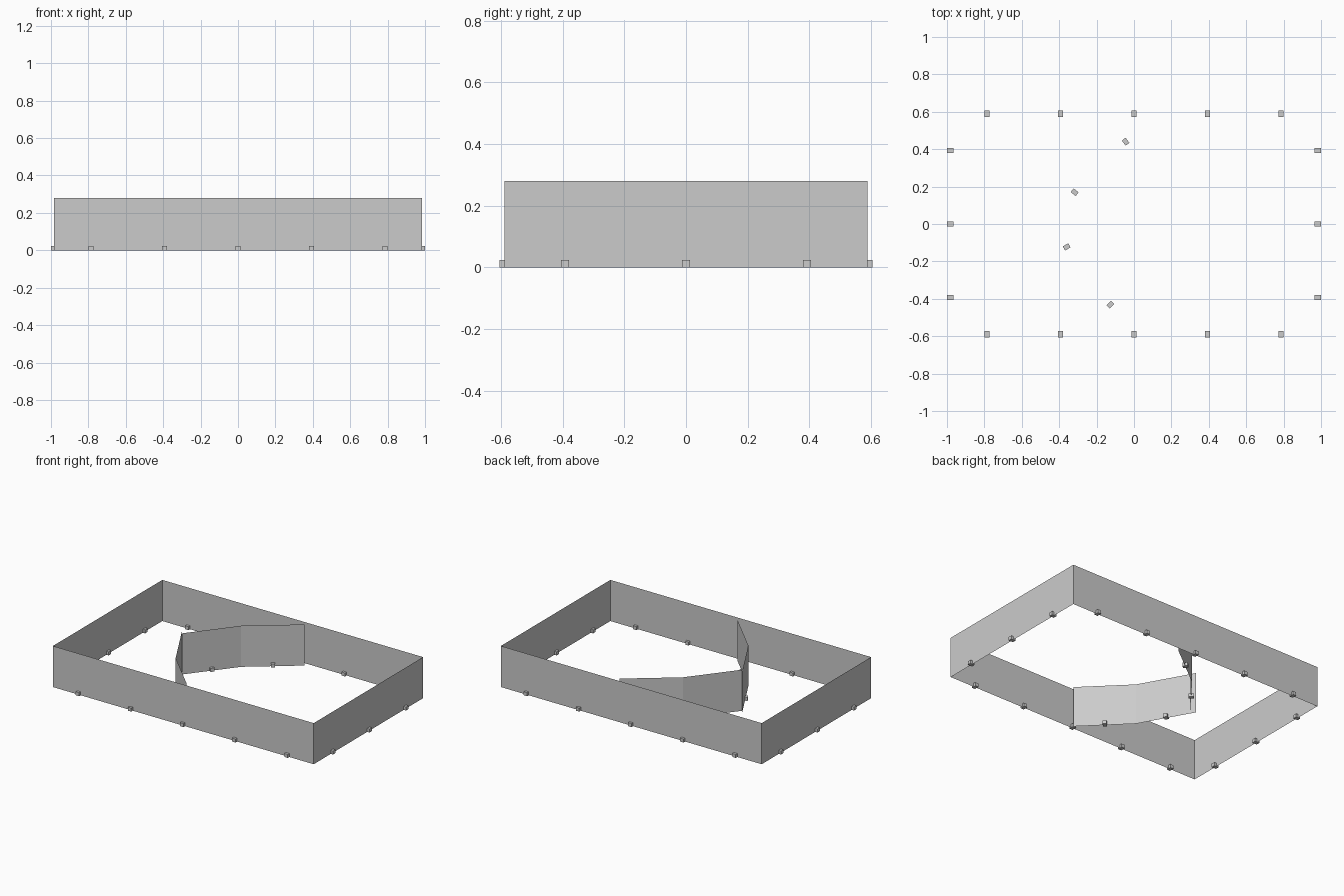
import bpy
import bmesh
import math
from mathutils import Vector, Matrix

cube = bpy.data.objects.get("Cube")
if cube:
    bpy.data.objects.remove(cube, do_unlink=True)

HEIGHT = 0.28
FOOT = (0.025, 0.034, 0.024)  # along the wall, across it, height

grey = bpy.data.materials.new("light_grey")
grey.use_nodes = True
colour = (0.6, 0.6, 0.6, 1)
grey.diffuse_color = colour
grey.node_tree.nodes["Principled BSDF"].inputs["Base Color"].default_value = colour


def finish(name, bm):
    mesh = bpy.data.meshes.new(name)
    bm.to_mesh(mesh)
    bm.free()
    mesh.materials.append(grey)
    obj = bpy.data.objects.new(name, mesh)
    bpy.context.collection.objects.link(obj)


def wall(name, points, closed=False):
    """Thin upright board following a path on the ground."""
    bm = bmesh.new()
    low = [bm.verts.new((x, y, 0)) for x, y in points]
    high = [bm.verts.new((x, y, HEIGHT)) for x, y in points]
    count = len(points)
    for i in range(count if closed else count - 1):
        j = (i + 1) % count
        bm.faces.new((low[i], low[j], high[j], high[i]))
    finish(name, bm)


def feet(name, start, end, panels=1):
    """One small block under the middle of each equal panel."""
    start, end = Vector(start), Vector(end)
    run = end - start
    turn = Matrix.Rotation(math.atan2(run.y, run.x), 4, 'Z')
    for i in range(panels):
        spot = start + run * (i + 0.5) / panels
        place = Matrix.Translation((spot.x, spot.y, FOOT[2] / 2))
        bm = bmesh.new()
        bmesh.ops.create_cube(bm, size=1, matrix=place @ turn @ Matrix.Diagonal((*FOOT, 1)))
        finish(f"{name}_{i + 1}", bm)


# Rectangular boundary boards with their feet
X, Y = 0.983, 0.589
corners = [(-X, -Y), (X, -Y), (X, Y), (-X, Y)]
wall("boundary_wall", corners, closed=True)
for i, side in enumerate(("front", "left", "back", "right")):
    feet(side + "_foot", corners[i], corners[(i + 1) % 4], 3 if i % 2 else 5)

# Two bent boards inside, crossing at their ends
dividers = {
    "back_divider": [(0.11, 0.56), (-0.20, 0.32), (-0.435, 0.02)],
    "front_divider": [(-0.457, 0.05), (-0.263, -0.295), (0.01, -0.567)],
}
for name, path in dividers.items():
    wall(name, path)
    for i in range(len(path) - 1):
        feet(f"{name}_foot_{i + 1}", path[i], path[i + 1])
